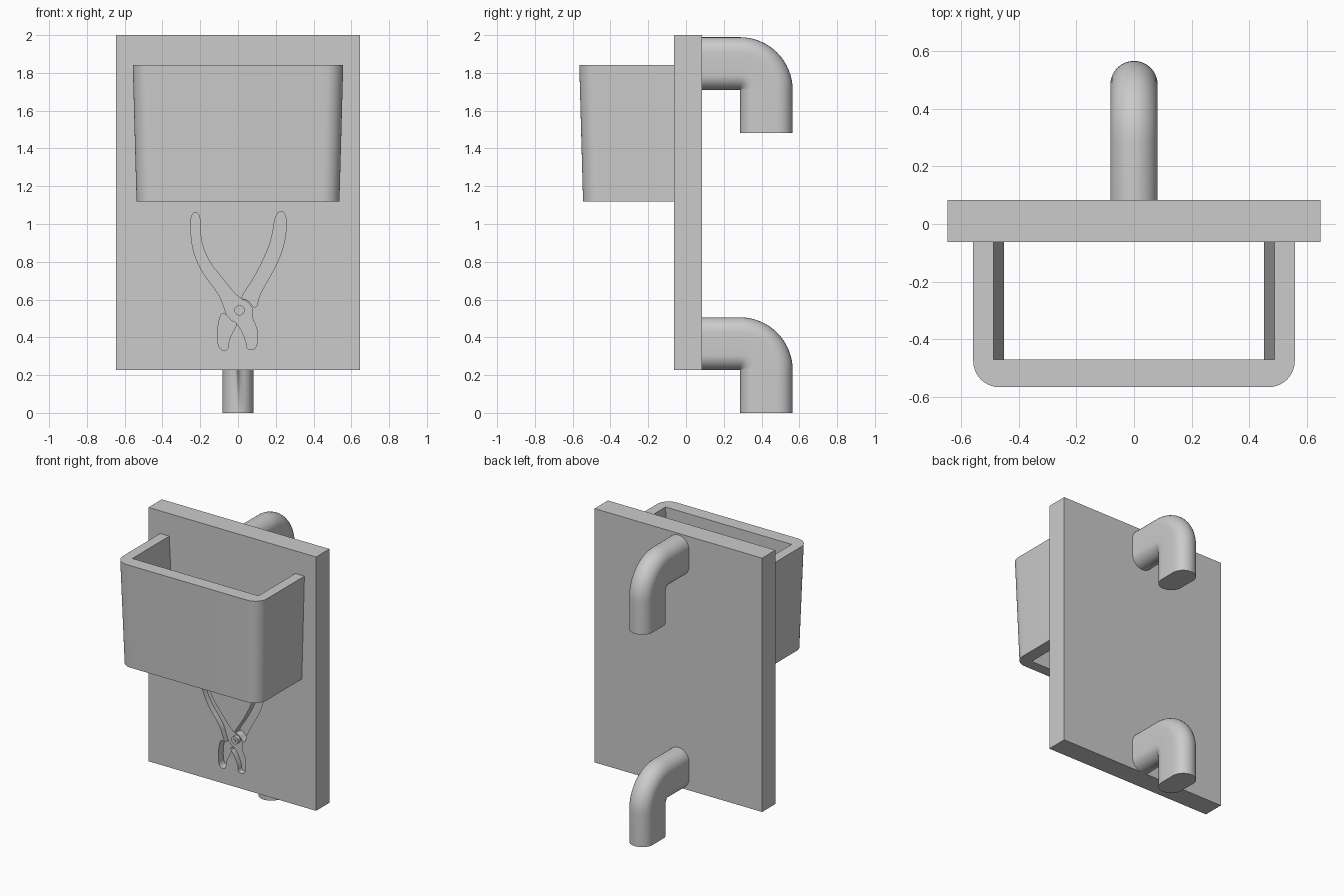
import bpy, bmesh
from math import sin, cos, pi
from mathutils import Vector

start_cube = bpy.data.objects.get("Cube")
if start_cube:
    bpy.data.objects.remove(start_cube, do_unlink=True)

GREY = (0.6, 0.6, 0.6, 1)
grey = bpy.data.materials.new("plain grey")
grey.use_nodes = True
grey.diffuse_color = GREY
grey.node_tree.nodes["Principled BSDF"].inputs["Base Color"].default_value = GREY


def loft(name, rings, smooth=True):
    """Skin a row of matching closed rings and cap both ends."""
    bm = bmesh.new()
    rows = [[bm.verts.new(p) for p in ring] for ring in rings]
    n = len(rows[0])
    for low, high in zip(rows, rows[1:]):
        for i in range(n):
            j = (i + 1) % n
            bm.faces.new((low[i], low[j], high[j], high[i]))
    bm.faces.new(rows[0][::-1])
    bm.faces.new(rows[-1])
    bmesh.ops.remove_doubles(bm, verts=bm.verts[:], dist=0.0005)
    bmesh.ops.recalc_face_normals(bm, faces=bm.faces[:])
    mesh = bpy.data.meshes.new(name)
    bm.to_mesh(mesh)
    bm.free()
    mesh.materials.append(grey)
    obj = bpy.data.objects.new(name, mesh)
    bpy.context.collection.objects.link(obj)
    if smooth:
        bpy.ops.object.select_all(action="DESELECT")
        obj.select_set(True)
        bpy.context.view_layer.objects.active = obj
        bpy.ops.object.shade_smooth_by_angle(angle=pi / 6)
    return obj


def soften(points):
    """Cut the corners of a closed outline twice."""
    pts = [Vector(p) for p in points]
    for _ in range(2):
        pts = [a.lerp(b, t) for a, b in zip(pts, pts[1:] + pts[:1]) for t in (0.25, 0.75)]
    return pts


# Back board
FRONT, BACK, LOW, HIGH, HALF = -0.063, 0.084, 0.228, 2.0, 0.647
board = loft("back_board", [
    [(-HALF, y, LOW), (HALF, y, LOW), (HALF, y, HIGH), (-HALF, y, HIGH)]
    for y in (FRONT, BACK)], smooth=False)


# Pliers shape sunk into the board
def sink(name, outline, depth):
    pts = soften(outline)
    cutter = loft(name, [[(p.x, y, p.y) for p in pts] for y in (FRONT - 0.05, FRONT + depth)], False)
    cutter.hide_render = True
    cut = board.modifiers.new(name, "BOOLEAN")
    cut.operation = "DIFFERENCE"
    cut.solver = "EXACT"
    cut.object = cutter
    return cutter


lever = [(-.25, 1.06), (-.2, 1.06), (-.2, .92), (-.16, .81), (-.09, .72), (0, .61),
         (.05, .59), (.08, .55), (.07, .51), (.1, .45), (.105, .4), (.095, .335),
         (.045, .335), (.045, .38), (0, .475), (-.05, .49), (-.07, .55),
         (-.1, .63), (-.18, .73), (-.23, .83), (-.25, .93)]
other_handle = [(.2, 1.065), (.255, 1.065), (.255, .94), (.225, .83), (.18, .74),
                (.11, .62), (.1, .555), (.075, .57), (.05, .6), (.01, .605),
                (.07, .69), (.13, .8), (.18, .92)]
other_jaw = [(-.09, .53), (-.06, .52), (-.035, .485), (0, .475), (-.05, .39),
             (-.05, .33), (-.1, .335), (-.11, .4), (-.105, .47)]
cutters = [sink("lever_cutter", lever, 0.04),
           sink("handle_cutter", other_handle, 0.055),
           sink("jaw_cutter", other_jaw, 0.055)]
bpy.context.view_layer.update()
graph = bpy.context.evaluated_depsgraph_get()
carved = bpy.data.meshes.new_from_object(board.evaluated_get(graph))
board.modifiers.clear()
board.data = carved
for cutter in cutters:
    bpy.data.objects.remove(cutter, do_unlink=True)


# Pliers pivot: a rivet with a smaller core
def disc(radius, y):
    return [(0.008 + radius * cos(2 * pi * i / 24), y, 0.543 + radius * sin(2 * pi * i / 24))
            for i in range(24)]


loft("pliers_rivet", [disc(0.027, FRONT + 0.045), disc(0.027, FRONT + 0.015)])
loft("pliers_rivet_core", [disc(0.01, FRONT + 0.04), disc(0.01, FRONT + 0.008)])


# Open-bottomed tapered holder, wrapping round from the board
def holder_ring(z, outer, front, inner):
    r = 0.09
    arc = [(outer - r + r * cos(a), front + r - r * sin(a))
           for a in (pi / 2 * i / 10 for i in range(11))]
    side = [(outer, FRONT)] + arc
    half = [(inner, -0.47), (inner, FRONT)]
    loop = side + [(-x, y) for x, y in side[::-1]]
    loop += [(-x, y) for x, y in half[::-1]] + half
    return [(x, y, z) for x, y in loop]


loft("holder", [holder_ring(1.118, 0.537, -0.545, 0.45),
                holder_ring(1.842, 0.557, -0.565, 0.487)])


# Bent hooks on the back, with an oblong section
def hook(name, pivot_z):
    width, reach, pivot_y, leg = 0.082, 0.28, 0.285, 0.226
    steps = 16
    section = []
    for centre, first in ((reach - width, 0), (width, pi)):
        for i in range(steps + 1):
            a = first + pi * i / steps
            section.append((width * cos(a), centre + width * sin(a)))

    def ring(a, dy=0, dz=0):
        return [(x, pivot_y + dy + r * sin(a), pivot_z + dz + r * cos(a)) for x, r in section]

    bend = [ring(pi / 2 * i / steps) for i in range(steps + 1)]
    loft(name, [ring(0, dy=BACK - pivot_y)] + bend + [ring(pi / 2, dz=-leg)])


hook("upper_hook", 1.709)
hook("lower_hook", 0.226)
